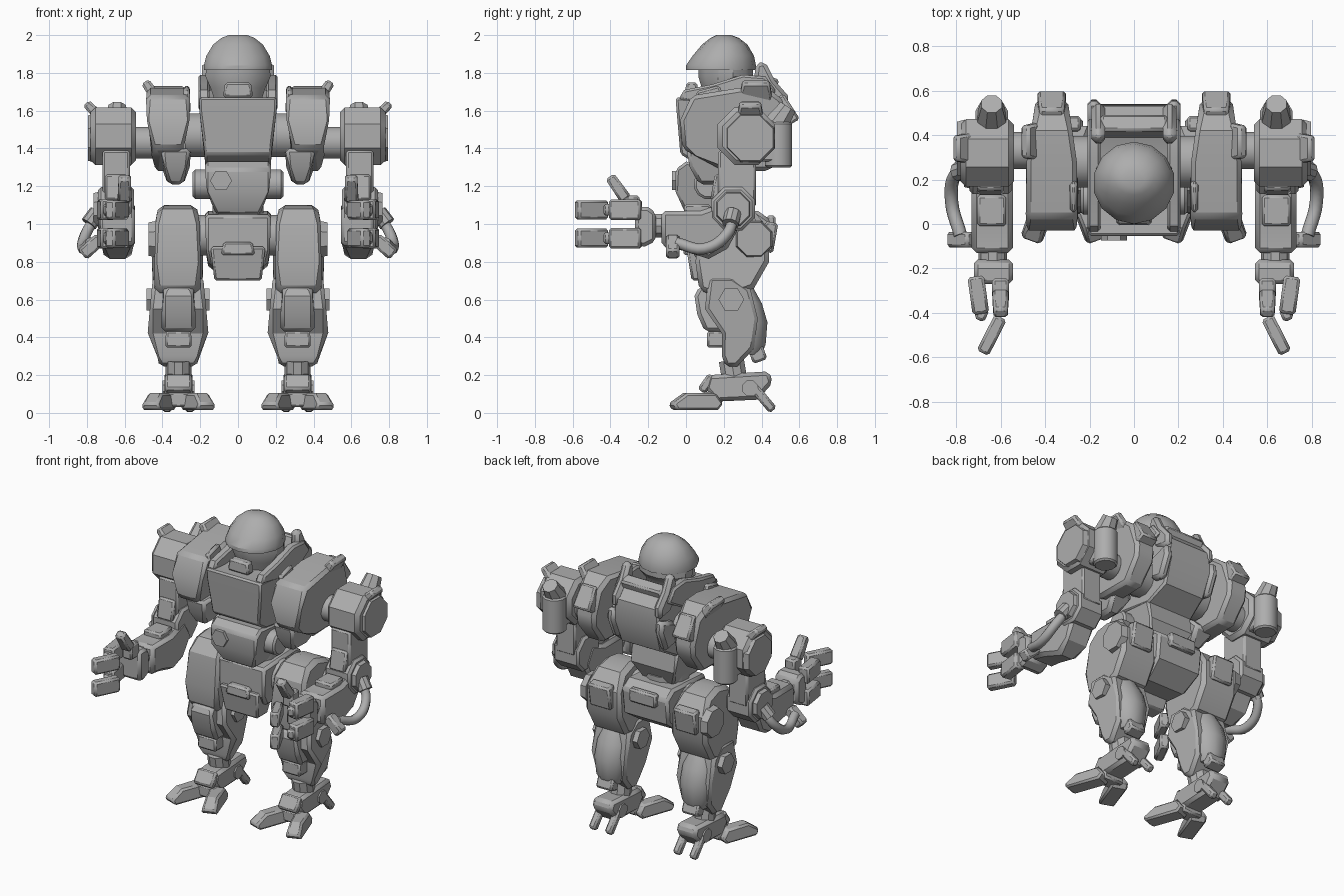
import bpy, bmesh, math
from mathutils import Vector, Matrix

grey = bpy.data.materials.new("armour grey")
grey.diffuse_color = (0.42, 0.42, 0.42, 1)


def finish(name, bm, bevel=0.0, mirror=True):
    bmesh.ops.recalc_face_normals(bm, faces=bm.faces)
    me = bpy.data.meshes.new(name)
    bm.to_mesh(me)
    bm.free()
    me.materials.append(grey)
    ob = bpy.data.objects.new(name, me)
    bpy.context.collection.objects.link(ob)
    if bevel:
        b = ob.modifiers.new("chamfer", 'BEVEL')
        b.width, b.segments, b.limit_method = bevel, 1, 'ANGLE'
        b.angle_limit = math.radians(50)
    if mirror:
        ob.modifiers.new("mirror", 'MIRROR')
    return ob


def bridge(name, rings, bevel, mirror):
    bm = bmesh.new()
    vs = [[bm.verts.new(p) for p in r] for r in rings]
    n = len(vs[0])
    for a, b in zip(vs, vs[1:]):
        for i in range(n):
            bm.faces.new((a[i], a[(i + 1) % n], b[(i + 1) % n], b[i]))
    bm.faces.new(vs[0])
    bm.faces.new(vs[-1])
    return finish(name, bm, bevel, mirror)


def prism(name, x0, x1, pts, bevel=0.02, mirror=True):
    """Side profile of (y, z[, inset]) points extruded along x."""
    pts = [(*p, 0)[:3] for p in pts]
    return bridge(name, [[(x0 + i, y, z) for y, z, i in pts],
                         [(x1 - i, y, z) for y, z, i in pts]], bevel, mirror)


def box(name, c, s, rot=(0, 0, 0), taper=1.0, bevel=0.012, mirror=True):
    bm = bmesh.new()
    bmesh.ops.create_cube(bm, size=1)
    for v in bm.verts:
        if v.co.z > 0:
            v.co.x *= taper
            v.co.y *= taper
    m = Matrix.Translation(c)
    for a, ax in zip(rot, 'XYZ'):
        m = m @ Matrix.Rotation(math.radians(a), 4, ax)
    bm.transform(m @ Matrix.Diagonal((*s, 1)))
    return finish(name, bm, bevel, mirror)


def rod(name, p0, p1, r0, r1=None, n=16, bevel=0.0, mirror=True):
    p0, p1 = Vector(p0), Vector(p1)
    d = p1 - p0
    bm = bmesh.new()
    bmesh.ops.create_cone(bm, cap_ends=True, segments=n, radius1=r0,
                          radius2=r0 if r1 is None else r1, depth=d.length)
    spin = Matrix.Rotation(math.pi / n, 4, 'Z')
    bm.transform(Matrix.Translation((p0 + p1) / 2) @ d.to_track_quat('Z', 'Y').to_matrix().to_4x4() @ spin)
    return finish(name, bm, bevel, mirror)


def stack(name, levels, n, bevel=0.0, cx=0.0, mirror=False):
    """Loft of (z, y0, y1, half_width) elliptical rings."""
    rings = []
    for z, y0, y1, w in levels:
        rings.append([(cx + w * math.cos(t), (y0 + y1) / 2 + (y1 - y0) / 2 * math.sin(t), z)
                      for t in [2 * math.pi * (k + .5) / n for k in range(n)]])
    return bridge(name, rings, bevel, mirror)


# Head
stack("helmet", [(1.815, 0.0, .37, .185), (1.84, 0.0, .37, .185), (1.89, .035, .36, .172),
                 (1.95, .085, .325, .135), (1.985, .13, .28, .09), (2.0, .16, .24, .05)], 14)
stack("face", [(1.66, .1, .3, .13), (1.72, .08, .31, .15), (1.78, .06, .36, .178), (1.83, .06, .36, .175)], 12)
box("chin_guard", (0, .03, 1.71), (.16, .07, .08), taper=.85, mirror=False)

# Torso
prism("chest", -.205, .205, [(-.055, 1.67), (-.05, 1.6), (-.03, 1.37, .03), (.05, 1.32, .03),
      (.34, 1.28, .03), (.48, 1.36, .05), (.54, 1.52, .04), (.53, 1.66, .04),
      (.46, 1.74, .02), (.3, 1.67), (.08, 1.66)], .012, False)
prism("collar_side", .15, .21, [(-.04, 1.66), (-.01, 1.71), (.14, 1.74), (.3, 1.79), (.42, 1.78), (.48, 1.7), (.3, 1.6)], .012)
box("collar_back", (0, .44, 1.73), (.3, .08, .1), (-20, 0, 0), mirror=False)
prism("back_fin", .13, .19, [(.36, 1.76), (.37, 1.85), (.42, 1.86), (.47, 1.76), (.54, 1.68), (.54, 1.6), (.42, 1.62)])
prism("back_clamp", .15, .21, [(.4, 1.55), (.55, 1.6), (.56, 1.52), (.5, 1.38), (.4, 1.4)])

# Shoulder pods beside the chest
prism("chest_pod", .245, .495, [(-.03, 1.55), (.03, 1.68, .01), (.28, 1.72, .01), (.42, 1.73, .03),
      (.51, 1.66, .05), (.56, 1.5, .05), (.55, 1.42, .05), (.44, 1.28, .06),
      (.2, 1.28, .05), (.05, 1.36, .06), (-.02, 1.4, .04)], .022)
prism("pod_lower_block", .25, .41, [(.0, 1.4), (.02, 1.3, .01), (.07, 1.21, .04), (.2, 1.21, .04), (.3, 1.3), (.2, 1.4)])
box("pod_fin", (.455, .37, 1.7), (.06, .18, .13), (0, 35, 0), .8)
box("pod_front_vent", (.272, .13, 1.66), (.04, .16, .12), (15, 0, 0), .8)
box("pod_back_vent", (.37, .52, 1.6), (.13, .1, .16), (30, 0, 0), .85)
rod("chest_axle", (.15, .28, 1.47), (.28, .28, 1.47), .12, n=12)
rod("shoulder_axle", (.45, .33, 1.43), (.58, .33, 1.43), .085)

# Outer shoulders
rod("shoulder_drum", (.54, .32, 1.465), (.78, .32, 1.465), .165, n=8, bevel=.025)
rod("shoulder_plate", (.76, .34, 1.455), (.795, .34, 1.455), .14, .13, n=8)
box("shoulder_horn", (.755, .34, 1.59), (.06, .15, .14), (0, 45, 0), .75)
rod("shoulder_thruster", (.64, .49, 1.3), (.64, .49, 1.54), .075, n=12, bevel=.01)
rod("thruster_cap", (.64, .48, 1.53), (.64, .54, 1.62), .07, .05, n=8)
box("thruster_mount", (.64, .43, 1.43), (.13, .12, .2))

# Arms
box("upper_arm", (.645, .27, 1.24), (.145, .2, .3))
box("upper_arm_guard", (.645, .17, 1.19), (.12, .06, .14), (-10, 0, 0))
rod("elbow", (.55, .25, 1.08), (.74, .25, 1.08), .125, n=8, bevel=.015)
rod("elbow_cap", (.73, .25, 1.08), (.765, .25, 1.08), .1, .09, n=8)
prism("forearm", .545, .73, [(-.13, 1.07), (.08, 1.07), (.22, 1.12), (.29, 1.0), (.22, .87),
      (.12, .815, .03), (-.02, .86, .01), (-.13, .88)], .022)
box("forearm_top_plate", (.64, .06, 1.08), (.13, .14, .05))
rod("wrist", (.635, -.18, .99), (.635, -.1, .99), .065, n=10)
prism("palm", .545, .72, [(-.16, .91), (-.16, 1.06), (-.2, 1.09), (-.27, 1.09), (-.27, .89), (-.22, .88)], .018)
bpy_arm = [(.64, 1.09), (.64, .925)]
for k, zc in enumerate((1.075, .925)):
    box(f"knuckle_{k}", (.7, -.32, zc), (.075, .17, .11), (0, 0, -8))
    box(f"fingertip_{k}", (.64, -.5, zc), (.06, .18, .1), (0, 0, 27))
    box(f"finger_joint_{k}", (.685, -.405, zc), (.05, .06, .06), (0, 0, 25))
box("thumb_base", (.6, -.29, 1.1), (.075, .09, .1))
box("thumb", (.6, -.36, 1.19), (.075, .065, .15), (35, 0, 0), .85)

# Forearm hose with its bracket
cu = bpy.data.curves.new("forearm_hose", 'CURVE')
cu.dimensions, cu.bevel_depth, cu.bevel_resolution, cu.resolution_u = '3D', .03, 2, 5
sp = cu.splines.new('BEZIER')
path = [(.75, .25, 1.04), (.805, .22, .95), (.82, .1, .87), (.78, -.05, .9)]
sp.bezier_points.add(len(path) - 1)
for bp, p in zip(sp.bezier_points, path):
    bp.co = p
    bp.handle_left_type = bp.handle_right_type = 'AUTO'
cu.use_fill_caps = True
cu.materials.append(grey)
hose = bpy.data.objects.new("forearm_hose", cu)
bpy.context.collection.objects.link(hose)
hose.modifiers.new("mirror", 'MIRROR')
box("hose_bracket", (.775, -.07, .88), (.13, .07, .07), (0, 42, 0))
rod("hose_collar", (.745, .25, 1.06), (.79, .235, 1.0), .045, n=10)

# Waist and pelvis
prism("abdomen", -.175, .175, [(-.055, 1.29), (-.055, 1.17), (0, 1.05, .06), (.3, 1.05, .06), (.36, 1.17), (.34, 1.3), (.0, 1.33)], .015, False)
rod("abdomen_knob", (-.09, -.075, 1.23), (-.09, -.03, 1.23), .058, n=6, mirror=False)
rod("waist_side_roll", (.14, .12, 1.21), (.24, .12, 1.21), .08, n=12, bevel=.012)
rod("waist_column", (0, .2, .95), (0, .2, 1.1), .14, n=12, mirror=False)
prism("pelvis", -.175, .175, [(.03, 1.05), (.03, .86), (.08, .78, .02), (.3, .76, .02), (.43, .85), (.45, 1.02), (.38, 1.07)], .018, False)
prism("groin_plate", -.145, .145, [(.0, .88), (.03, .7, .02), (.14, .7, .02), (.2, .88)], .012, False)
box("belt_plate", (0, .02, .87), (.18, .07, .07), taper=.85, mirror=False)
box("pelvis_back_plate", (0, .45, 1.0), (.2, .05, .09), mirror=False)
rod("hip_axle", (.14, .22, .94), (.26, .22, .94), .11)

# Legs
prism("thigh", .185, .455, [(.08, 1.0, .01), (.15, 1.08, .03), (.25, 1.1, .04), (.36, 1.07, .03), (.44, .97),
      (.44, .8), (.36, .66), (.2, .6, .01), (.07, .65, .02), (.05, .8)], .025)
rod("hip_disc", (.43, .36, .92), (.475, .36, .92), .105, .095, n=8)
box("hip_rear_block", (.32, .44, .93), (.16, .07, .16), (-10, 0, 0))
prism("shin", .165, .47, [(.12, .72, .02), (.1, .55), (.19, .42), (.19, .3, .03), (.21, .245, .06), (.27, .245, .06),
      (.36, .34, .04), (.38, .5, .01), (.34, .66, .02), (.25, .72, .02)], .02)
prism("knee_pad", .225, .405, [(.07, .67, .02), (.045, .62), (.06, .52), (.1, .43), (.2, .43), (.2, .67)])
box("shin_guard", (.315, .16, .39), (.14, .1, .09), taper=.95)
rod("knee_bolt", (.15, .24, .6), (.485, .24, .6), .068, n=6)
stack("calf", [(.31, .26, .4, .07), (.36, .22, .425, .105), (.48, .2, .435, .12), (.58, .2, .405, .115),
               (.66, .22, .36, .08)], 12, cx=.32, mirror=True)
box("calf_fin", (.32, .38, .31), (.12, .08, .08), (20, 0, 0))

# Feet
rod("ankle", (.315, .26, .16), (.315, .24, .28), .07, n=10)
prism("foot", .24, .39, [(.1, .13), (.12, .2), (.2, .205), (.44, .22), (.46, .16), (.38, .07), (.16, .06)], .02)
box("instep_flap", (.315, .11, .155), (.14, .05, .1), (-35, 0, 0))
rod("foot_bolt", (.23, .34, .13), (.4, .34, .13), .045, n=8)
for side, s in (("inner", -1), ("outer", 1)):
    toe = prism(f"{side}_toe", -.055, .055, [(-.15, .05, .012), (-.13, .015), (.1, .015), (.13, .05), (.09, .105, .01), (-.07, .105, .015)], .012)
    m = Matrix.Translation((.315 + s * .1, .06, 0)) @ Matrix.Rotation(s * math.radians(20), 4, 'Z')
    toe.data.transform(m)
    box(f"{side}_heel_spur", (.315 + s * .06, .41, .075), (.05, .05, .16), (40, 0, 0))
box("toe_bridge", (.315, .14, .07), (.15, .1, .08))

# Smooth curved surfaces, keep hard edges
bpy.ops.object.select_all(action='DESELECT')
for ob in bpy.context.scene.objects:
    if ob.type == 'MESH':
        ob.select_set(True)
        bpy.context.view_layer.objects.active = ob
bpy.ops.object.shade_smooth_by_angle(angle=math.radians(32))
